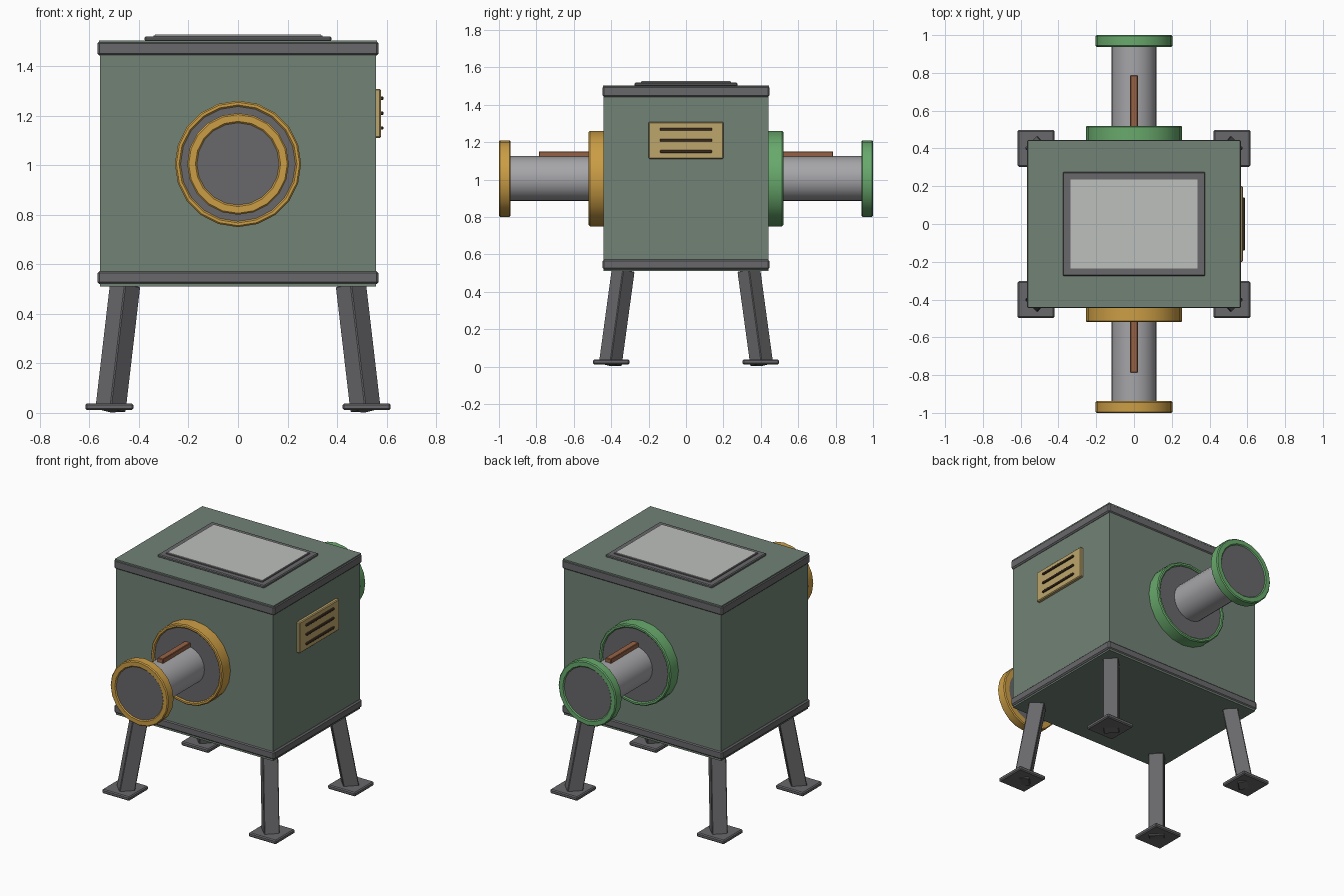
import bpy, bmesh, math
from mathutils import Vector

cube = bpy.data.objects.get("Cube")
if cube:
    bpy.data.objects.remove(cube, do_unlink=True)


def material(name, *rgb):
    m = bpy.data.materials.new(name)
    m.use_nodes = True
    m.diffuse_color = (*rgb, 1)
    m.node_tree.nodes["Principled BSDF"].inputs["Base Color"].default_value = (*rgb, 1)
    return m


BODY = material("sage green paint", 0.165, 0.225, 0.18)
DARK = material("dark grey metal", 0.14, 0.137, 0.145)
GOLD = material("golden yellow", 0.6, 0.34, 0.06)
GREEN = material("bright green", 0.14, 0.4, 0.15)
STEEL = material("light steel", 0.38, 0.38, 0.4)
GLASS = material("pale window", 0.515, 0.53, 0.51)
COPPER = material("copper brown", 0.305, 0.12, 0.06)
BRASS = material("brass plate", 0.515, 0.38, 0.15)
SLOT = material("dark brown", 0.07, 0.04, 0.022)


def finish(name, bm, mat, bevel=0, smooth=False):
    bmesh.ops.recalc_face_normals(bm, faces=bm.faces)
    mesh = bpy.data.meshes.new(name)
    bm.to_mesh(mesh)
    bm.free()
    mesh.materials.append(mat)
    ob = bpy.data.objects.new(name, mesh)
    bpy.context.collection.objects.link(ob)
    if bevel:
        mod = ob.modifiers.new("soft edges", "BEVEL")
        mod.width, mod.segments = bevel, 1
    if smooth:
        bpy.ops.object.select_all(action="DESELECT")
        ob.select_set(True)
        bpy.context.view_layer.objects.active = ob
        bpy.ops.object.shade_smooth_by_angle(angle=math.radians(30))
    return ob


def box(name, lo, hi, mat, bevel=0):
    bm = bmesh.new()
    bmesh.ops.create_cube(bm, size=1)
    for v in bm.verts:
        v.co = [a + (b - a) * (c + 0.5) for a, b, c in zip(lo, hi, v.co)]
    return finish(name, bm, mat, bevel)


def slab(name, x, y, z0, z1, mat, bevel=0):
    return box(name, (-x, -y, z0), (x, y, z1), mat, bevel)


AXIS_Z = 1.005


def lathe(name, profile, mat, side, steps=20):
    """Turn a closed (radius, y) profile about the port axis."""
    bm = bmesh.new()
    rings = []
    for i in range(steps):
        a = math.tau * i / steps
        rings.append([bm.verts.new((r * math.cos(a), side * y, AXIS_Z + r * math.sin(a)))
                      for r, y in profile])
    n = len(profile)
    for i in range(steps):
        p, q = rings[i], rings[(i + 1) % steps]
        for j in range(n):
            k = (j + 1) % n
            bm.faces.new((p[j], p[k], q[k], q[j]))
    return finish(name, bm, mat, smooth=True)


def ring(name, outer, inner, y0, y1, mat, side, b=0.006):
    lathe(name, [(inner, y0), (outer - b, y0), (outer, y0 + b), (outer, y1 - b),
                 (outer - b, y1), (inner + b, y1), (inner, y1 - b)], mat, side)


def disc(name, radius, y0, y1, mat, side, steps=20):
    bm = bmesh.new()
    bmesh.ops.create_cone(bm, cap_ends=True, segments=steps, radius1=radius,
                          radius2=radius, depth=y1 - y0)
    for v in bm.verts:
        x, y, z = v.co
        v.co = (x, side * ((y0 + y1) / 2 + z), AXIS_Z + y)
    return finish(name, bm, mat, smooth=True)


# Cabinet with top and bottom trim
slab("cabinet", 0.557, 0.44, 0.51, 1.49, BODY)
slab("lower_trim", 0.567, 0.446, 0.52, 0.572, DARK, 0.008)
slab("upper_trim", 0.567, 0.446, 0.442, 0.5, DARK, 0.008).location.z = 1.0
slab("lid", 0.562, 0.443, 1.49, 1.504, BODY)

# Window on the lid
slab("window_frame", 0.377, 0.275, 1.5, 1.519, DARK, 0.005)
slab("window_rim", 0.341, 0.241, 1.51, 1.524, DARK)
slab("window_pane", 0.336, 0.235, 1.515, 1.528, GLASS)

# Vent plate on the left side
box("vent_plate", (0.55, -0.2, 1.11), (0.577, 0.2, 1.308), BRASS, 0.005)
for i in range(3):
    z = 1.15 + 0.06 * i
    box(f"vent_slot_{i + 1}", (0.57, -0.14, z - 0.007), (0.587, 0.14, z + 0.007), SLOT, 0.003)

# Front and back ports
for end, side, colour in (("front", -1, GOLD), ("back", 1, GREEN)):
    ring(f"{end}_wall_flange", 0.255, 0.232, 0.43, 0.52, colour, side)
    disc(f"{end}_wall_disc", 0.235, 0.43, 0.511, DARK, side)
    disc(f"{end}_pipe", 0.12, 0.5, 0.96, STEEL, side, 24)
    ring(f"{end}_end_flange", 0.205, 0.166, 0.938, 1.0, colour, side)
    disc(f"{end}_end_disc", 0.17, 0.942, 0.994, DARK, side)
    ys = sorted((side * 0.5, side * 0.787))
    box(f"{end}_pipe_bar", (-0.02, ys[0], 1.11), (0.02, ys[1], 1.15), COPPER, 0.003)

# Splayed legs and feet
for sx, left in ((1, "left"), (-1, "right")):
    for sy, end in ((-1, "front"), (1, "back")):
        top = Vector((sx * 0.456, sy * 0.336, 0.515))
        foot = Vector((sx * 0.515, sy * 0.405, 0.01))
        axis = top - foot
        bm = bmesh.new()
        bmesh.ops.create_cone(bm, cap_ends=True, segments=4, radius1=0.064,
                              radius2=0.064, depth=axis.length)
        turn = Vector((0, 0, 1)).rotation_difference(axis)
        for v in bm.verts:
            v.co = turn @ v.co + (top + foot) / 2
            v.co.z = max(v.co.z, 0)
        finish(f"{end}_{left}_leg", bm, DARK, 0.004)
        cx, cy = sx * 0.519, sy * 0.4
        box(f"{end}_{left}_foot", (cx - 0.097, cy - 0.097, 0.012),
            (cx + 0.097, cy + 0.097, 0.038), DARK, 0.006)
